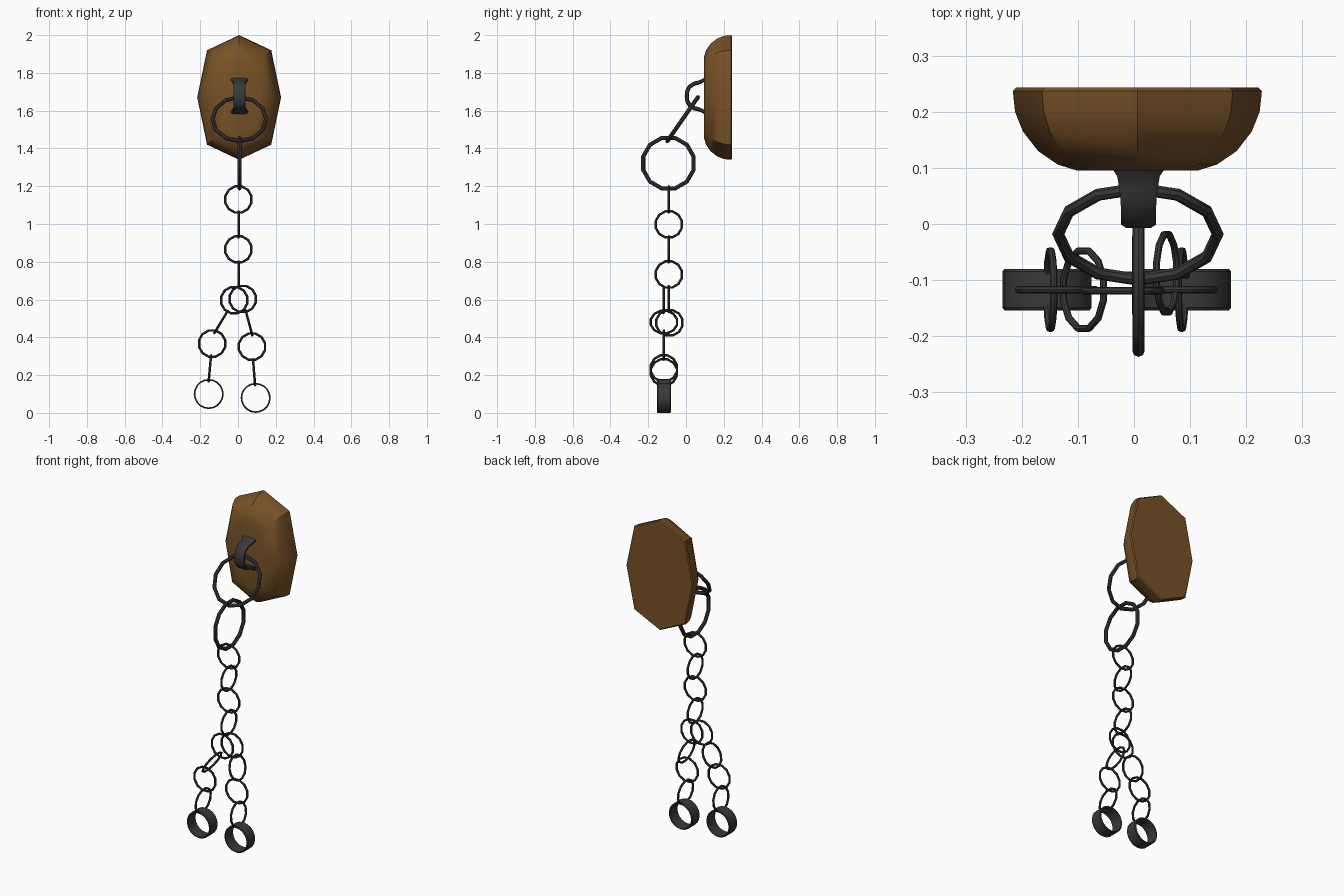
import bpy, bmesh
from math import sin, cos, pi, radians
from mathutils import Vector

if "Cube" in bpy.data.objects:
    bpy.data.objects.remove(bpy.data.objects["Cube"])


def material(name, rgb):
    m = bpy.data.materials.new(name)
    m.diffuse_color = (*rgb, 1)
    m.use_nodes = True
    m.node_tree.nodes["Principled BSDF"].inputs["Base Color"].default_value = m.diffuse_color
    return m


WOOD = material("wood", (0.19, 0.085, 0.02))
IRON = material("iron", (0.04, 0.04, 0.042))


def loft(name, rings, mat, closed=False, smooth=30):
    """Skin a list of equal-sized point loops; cap the ends unless closed."""
    bm = bmesh.new()
    loops = [[bm.verts.new(p) for p in ring] for ring in rings]
    n = len(loops[0])
    for i in range(len(loops) if closed else len(loops) - 1):
        a, b = loops[i], loops[(i + 1) % len(loops)]
        for j in range(n):
            k = (j + 1) % n
            bm.faces.new((a[j], a[k], b[k], b[j]))
    if not closed:
        bm.faces.new(loops[0])
        bm.faces.new(loops[-1])
    bmesh.ops.recalc_face_normals(bm, faces=bm.faces)
    me = bpy.data.meshes.new(name)
    bm.to_mesh(me)
    bm.free()
    me.materials.append(mat)
    ob = bpy.data.objects.new(name, me)
    bpy.context.collection.objects.link(ob)
    bpy.ops.object.select_all(action='DESELECT')
    ob.select_set(True)
    bpy.context.view_layer.objects.active = ob
    bpy.ops.object.shade_smooth_by_angle(angle=radians(smooth))
    return ob


def lathe(name, centre, axis, profile, sides=12, phase=0.0):
    """Revolve a closed (radius, height) profile around an axis."""
    rings = []
    for i in range(sides):
        a = 2 * pi * i / sides + phase
        rings.append([(r * cos(a), r * sin(a), h) for r, h in profile])
    ob = loft(name, rings, IRON, closed=True)
    ob.location = centre
    ob.rotation_mode = 'QUATERNION'
    ob.rotation_quaternion = Vector(axis).to_track_quat('Z', 'Y')
    return ob


def ring(name, centre, axis, R, r, phase=0.0):
    tube = [(R + r * cos(k * pi / 4), r * sin(k * pi / 4)) for k in range(8)]
    return lathe(name, centre, axis, tube, 12, phase)


# wooden wall plaque: stretched octagon with a rounded front rim
outline = [(0, .33), (.17, .25), (.222, 0), (.17, -.25),
           (0, -.33), (-.17, -.25), (-.222, 0), (-.17, .25)]
steps = [(.243, .006), (.237, 0), (.2, .004), (.165, .018),
         (.13, .045), (.106, .08), (.095, .115)]
loft("wall_plaque",
     [[(.006 + x * (1 - d / .222), y, 1.67 + z * (1 - d / .33)) for x, z in outline]
      for y, d in steps], WOOD)

# strap staple bent out of the plaque, flared at both feet
half = [(90, .075, .034), (75, .075, .032), (45, .075, .031), (22, .073, .031)]
path = [(.1, .088, 90, .048), (.085, .078, 90, .038)]
for a, R, w in half:
    path.append((.062 - R * .82 * cos(radians(a)), R * .92 * sin(radians(a)), a, w))
path.append((.004, 0, 0, .031))
path += [(y, -z, -a, w) for y, z, a, w in reversed(path[:-1])]
section = [(1, .5), (.7, 1), (-.7, 1), (-1, .5), (-1, -.5), (-.7, -1), (.7, -1), (1, -.5)]
T = .011
loft("staple",
     [[(.008 + u * w, y - v * T * cos(radians(a)), 1.678 + z + v * T * sin(radians(a)))
       for u, v in section] for y, z, a, w in path], IRON)

# two large rings
ring("large_ring_upper", (.007, -.018, 1.555), (0, -.82, .57), .142, .011)
ring("large_ring_lower", (.008, -.093, 1.322), (1, 0, 0), .138, .011, pi / 12)

# chain links: centre and ring axis
FACE, SIDE = (0, -1, 0), (1, 0, 0)
links = {
    "main_chain": [((.002, -.091, 1.13), FACE), ((.003, -.091, .998), SIDE),
                   ((.002, -.091, .866), FACE), ((.003, -.091, .733), SIDE)],
    "left_chain": [((-.02, -.119, .597), FACE), ((-.09, -.117, .481), (.86, 0, -.52)),
                   ((-.137, -.117, .367), FACE), ((-.149, -.117, .236), (1, 0, -.09))],
    "right_chain": [((.025, -.091, .603), FACE), ((.058, -.088, .477), (.966, 0, .26)),
                    ((.074, -.117, .351), FACE), ((.085, -.117, .215), (1, 0, .08))],
}
for name, chain in links.items():
    for i, (c, axis) in enumerate(chain):
        ring(f"{name}_link_{i + 1}", c, axis, .0715, .0065, pi / 12)

# wrist cuffs: thin wide bands with softened edges
band = [(.071, -.037), (.076, -.037), (.0795, -.032), (.0795, .032),
        (.076, .037), (.071, .037)]
for side, x, z in (("left", -.155, .1), ("right", .0935, .0795)):
    lathe(f"{side}_cuff", (x, -.117, z), FACE, band, 20)
